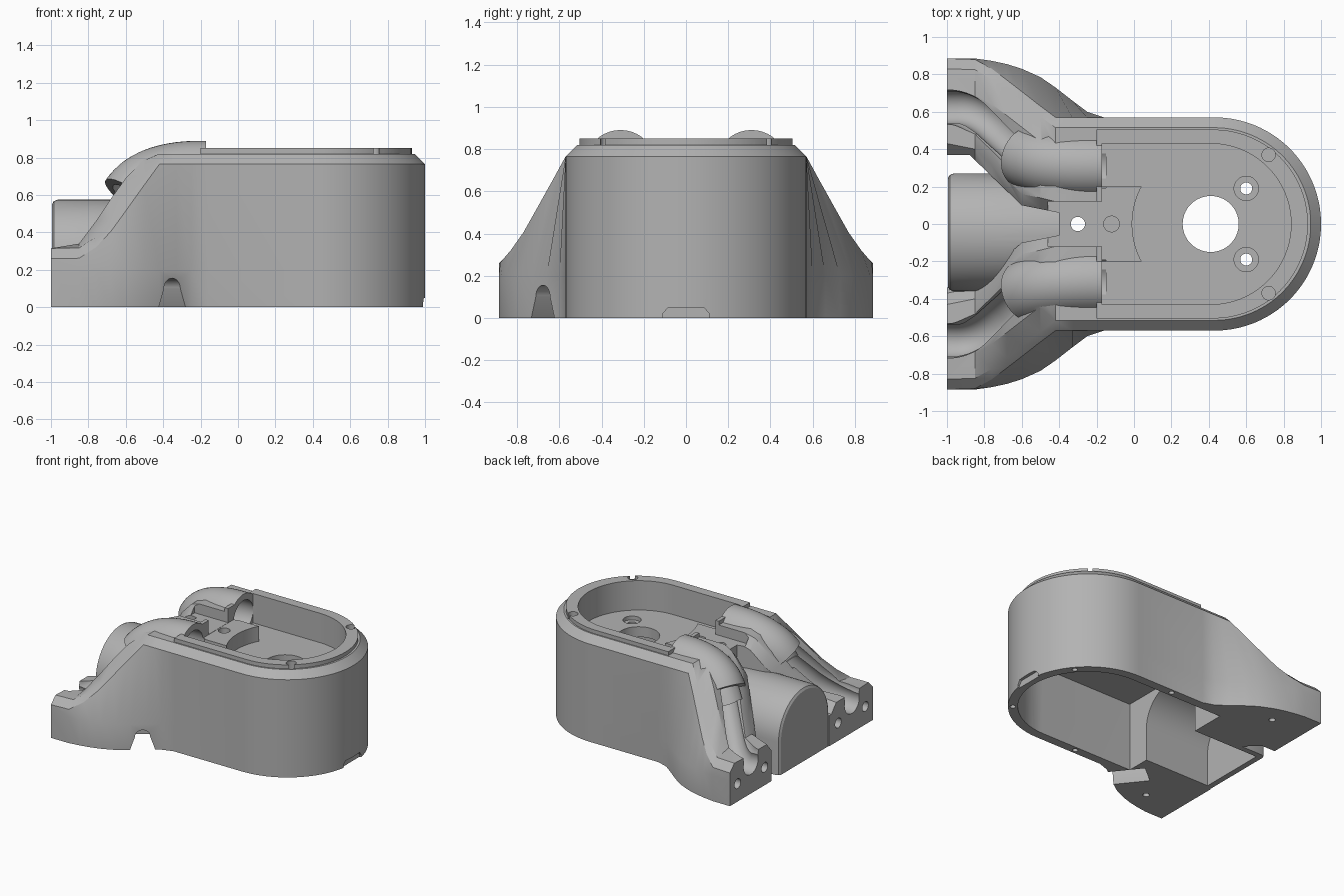
import bpy, bmesh
from math import sin, cos, pi, radians
from mathutils import Vector, Matrix

cube = bpy.data.objects.get("Cube")
if cube:
    bpy.data.objects.remove(cube, do_unlink=True)

grey = bpy.data.materials.new("plain grey")
grey.use_nodes = True
GREY = (0.45, 0.45, 0.45, 1)
grey.diffuse_color = GREY
grey.node_tree.nodes["Principled BSDF"].inputs["Base Color"].default_value = GREY


def loft(name, rings, cap_end=True):
    """Closed skin over a list of equal-length rings."""
    bm = bmesh.new()
    vs = [[bm.verts.new(p) for p in r] for r in rings]
    n = len(vs[0])
    for a, b in zip(vs, vs[1:]):
        for i in range(n):
            j = (i + 1) % n
            bm.faces.new((a[i], a[j], b[j], b[i]))
    bm.faces.new(vs[0])
    if cap_end:
        bm.faces.new(vs[-1])
    bmesh.ops.remove_doubles(bm, verts=bm.verts, dist=1e-5)
    bmesh.ops.recalc_face_normals(bm, faces=bm.faces)
    me = bpy.data.meshes.new(name)
    bm.to_mesh(me)
    bm.free()
    me.materials.append(grey)
    ob = bpy.data.objects.new(name, me)
    bpy.context.collection.objects.link(ob)
    return ob


def prism(name, outline, z0, z1):
    return loft(name, [[(x, y, z) for x, y in outline] for z in (z0, z1)])


def box(name, x0, x1, y0, y1, z0, z1):
    return prism(name, [(x0, y0), (x1, y0), (x1, y1), (x0, y1)], z0, z1)


def circle(r, n=40):
    return [(r * cos(2 * pi * i / n), r * sin(2 * pi * i / n)) for i in range(n)]


def post(name, x, y, r, z0, z1, n=40):
    return prism(name, [(x + a, y + b) for a, b in circle(r, n)], z0, z1)


def stadium(x0, r, cx, n=40):
    arc = [(cx + r * cos(t), r * sin(t)) for t in
           [-pi / 2 + pi * i / n for i in range(n + 1)]]
    return [(x0, -r)] + arc + [(x0, r)]


def arch(r, zc, foot, n=28):
    """Round-topped profile standing on the ground, as (across, up)."""
    top = [(r * cos(pi * i / n), zc + r * sin(pi * i / n)) for i in range(n + 1)]
    return [(foot, 0)] + top + [(-foot, 0)]


def quad(a, b, c, n=14):
    a, b, c = Vector(a), Vector(b), Vector(c)
    return [a * (1 - t) ** 2 + b * 2 * t * (1 - t) + c * t * t
            for t in [i / n for i in range(n + 1)]]


def sweep(name, path, r, side=1):
    pts = [Vector((p[0], p[1] * side, p[2])) for p in path]
    rings = []
    for i, p in enumerate(pts):
        d = pts[min(i + 1, len(pts) - 1)] - pts[max(i - 1, 0)]
        q = d.to_track_quat('X', 'Z')
        rings.append([p + q @ Vector((0, a, b)) for a, b in circle(r)])
    return loft(name, rings)


def combine(target, tool, op='DIFFERENCE'):
    m = target.modifiers.new("shape", 'BOOLEAN')
    m.operation, m.solver, m.object = op, 'EXACT', tool
    bpy.context.view_layer.objects.active = target
    bpy.ops.object.modifier_apply(modifier=m.name)
    bpy.data.objects.remove(tool, do_unlink=True)


# Outer hull: x, base half width, edge half width, edge height, ridge height, gap half width
SECTIONS = [
    (-1.0, .885, .885, .26, .31, .37), (-.85, .885, .88, .262, .34, .34),
    (-.76, .872, .83, .32, .46, .255), (-.68, .855, .77, .405, .58, .177),
    (-.6, .83, .708, .515, .69, .1), (-.5, .785, .63, .655, .79, .08),
    (-.42, .73, .57, .765, .82, .06), (-.33, .66, .57, .765, .82, .06),
    (-.25, .6, .57, .765, .82, .06), (-.16, .57, .57, .765, .82, .06)]
rings = []
for x, yb, ye, ze, zin, g in SECTIONS:
    half = [(yb, 0), (yb, .2), (ye, ze), (ye - .055, ze + .055),
            (ye - .19, zin), (g + .06, zin), (g, zin - .07)]
    rings.append([(x, y, z) for y, z in half] + [(x, -y, z) for y, z in half[::-1]])
for i in range(33):
    s, c = sin(pi / 2 * i / 32), cos(pi / 2 * i / 32)
    if i == 32:
        c = 0
    half = [(.57, .57, 0), (.57, .57, .2), (.57, .57, .765), (.515, .515, .82),
            (.515, .38, .82), (.515, .12, .82), (.515, .06, .82)]
    rings.append([(.43 + r * s, y * c, z) for r, y, z in half]
                 + [(.43 + r * s, -y * c, z) for r, y, z in half[::-1]])
body = loft("housing_body", rings, cap_end=False)

# Raised rim
combine(body, prism("rim", stadium(-.2, .505, .425), .8, .85), 'UNION')

# Gap between the legs and the trough above it
combine(body, prism("leg_gap", [(-1.1, .37), (-.88, .37), (-.6, .1), (-.4, .06), (-.4, -.06),
                                (-.6, -.1), (-.88, -.34), (-1.1, -.34)], -.1, 1.2))
combine(body, box("trough", -.46, -.1, -.12, .12, .74, 1.1))

# Open channels on the legs, then covered elbows
channel = ([Vector((-1.1, .625, .24))]
           + quad((-.95, .625, .24), (-.86, .625, .24), (-.76, .53, .35))
           + [Vector((-.57, .36, .58))])
raised = [p + Vector((-.04, 0, .07)) for p in channel]
elbow = quad((-.57, .36, .58), (-.48, .31, .72), (-.2, .31, .72))
for side in (1, -1):
    combine(body, sweep("channel_cut", channel, .09, side))
    combine(body, sweep("channel_mouth", raised, .092, side))
for side in (1, -1):
    combine(body, sweep("elbow", elbow + [Vector((-.12, .31, .72))], .17, side), 'UNION')

# Arched motor cover with a softened end
cover = []
for x, r in ((-.995, .29), (-.985, .307), (-.965, .315), (-.3, .315)):
    cover.append([(x, y - .045, z) for y, z in arch(r, .26, r)])
combine(body, loft("motor_cover", cover), 'UNION')

# Top recess, hollow underside and hollow cover
combine(body, prism("recess", stadium(-.17, .43, .41), .62, 1.2))
combine(body, prism("cavity", stadium(-.38, .5, .43), -.1, .54))
hollow = [(y, z if z > 0 else -.1) for y, z in arch(.27, .26, .27)]
combine(body, loft("cover_cavity", [[(x, y - .045, z) for y, z in hollow]
                                    for x in (-.95, -.3)]))

# Platform with a curved end
platform = box("platform", -.19, .1, -.2, .2, .58, .738)
combine(platform, post("platform_arc", .41, 0, .42, .4, 1, 96))
combine(body, platform, 'UNION')

# Elbow bores opening into the recess
bore = [Vector((-.615, .385, .51))] + elbow + [Vector((-.15, .31, .72))]
for side in (1, -1):
    combine(body, sweep("elbow_bore", bore, .12, side))

# Vertical holes: x, y, radius, bottom, top
HOLES = [(.41, 0, .15, .4, 1), (-.3, 0, .038, .4, 1), (-.12, 0, .042, .66, 1)]
for s in (1, -1):
    HOLES += [(.6, .19 * s, .032, .4, 1), (.6, .19 * s, .065, .59, 1),
              (.72, .37 * s, .036, .78, 1), (.84, .344 * s, .02, -.1, .08),
              (.1, .535 * s, .02, -.1, .08), (-.7, .7 * s, .024, -.1, .08)]
for x, y, r, z0, z1 in HOLES:
    combine(body, post("hole", x, y, r, z0, z1))

# Bolt holes in the leg ends
for y in (.455, .79, -.455, -.79):
    combine(body, loft("bolt_hole", [[(x, y + a, .14 + b) for a, b in circle(.038, 28)]
                                     for x in (-1.1, -.9)]))

# Cable exit through one leg and finger slot at the round end
turn = Matrix.Translation((-.35, -.68, 0)) @ Matrix.Rotation(radians(-51.5), 4, 'Z')
exit_shape = [(.09, -.1)] + arch(.055, .1, .09) + [(-.09, -.1)]
combine(body, loft("cable_exit", [[turn @ Vector((x, y, z)) for y, z in exit_shape]
                                  for x in (-.27, .25)]))
slot = [(-.11, -.1), (.11, -.1), (.11, .02), (.085, .05), (-.085, .05), (-.11, .02)]
combine(body, loft("finger_slot", [[(x, y, z) for y, z in slot] for x in (.975, 1.1)]))

# Smooth curved walls, crisp edges
body.data.materials.clear()
body.data.materials.append(grey)
for ob in bpy.context.selected_objects:
    ob.select_set(False)
body.select_set(True)
bpy.context.view_layer.objects.active = body
bpy.ops.object.shade_smooth_by_angle(angle=radians(28))
